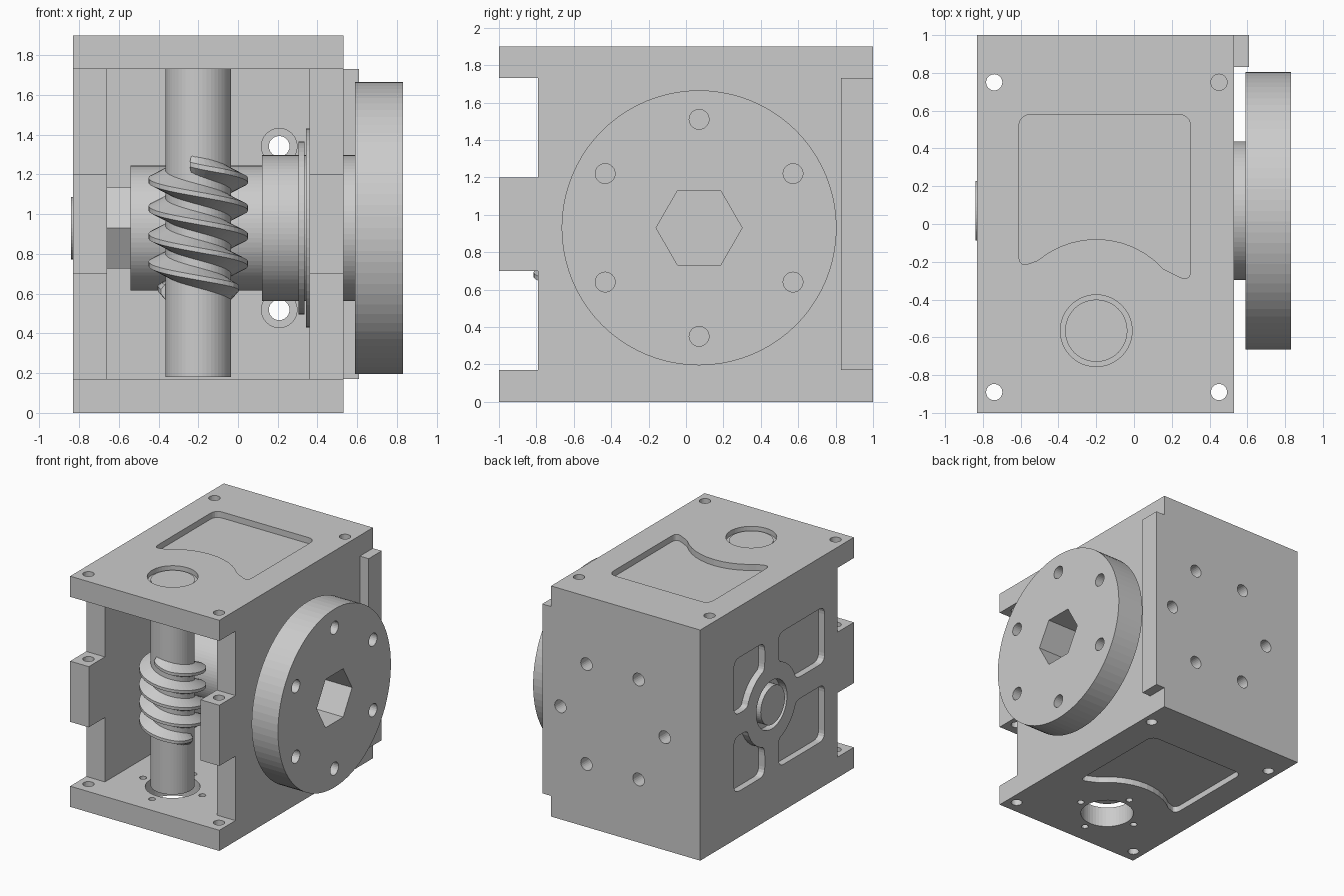
import bpy, bmesh
from math import sin, cos, pi, radians, atan2
from mathutils import Vector

if "Cube" in bpy.data.objects:
    bpy.data.objects.remove(bpy.data.objects["Cube"])

# maps (u, v, w) to world, w running along the named axis
MAP = {'x': lambda u, v, w: (w, u, v),
       'y': lambda u, v, w: (u, w, v),
       'z': lambda u, v, w: (u, v, w)}


def make(name, rings, closed=True):
    """Skin a list of equal-length point rings and cap both ends."""
    bm = bmesh.new()
    vs = [[bm.verts.new(p) for p in r] for r in rings]
    n = len(rings[0])
    for a, b in zip(vs, vs[1:]):
        for i in range(n):
            j = (i + 1) % n
            bm.faces.new((a[i], a[j], b[j], b[i]))
    bm.faces.new(vs[0])
    bm.faces.new(vs[-1])
    bmesh.ops.recalc_face_normals(bm, faces=bm.faces)
    me = bpy.data.meshes.new(name)
    bm.to_mesh(me)
    bm.free()
    ob = bpy.data.objects.new(name, me)
    bpy.context.collection.objects.link(ob)
    return ob


def prism(name, pts, axis, lo, hi):
    return make(name, [[MAP[axis](u, v, w) for u, v in pts] for w in (lo, hi)])


def box(name, x0, x1, y0, y1, z0, z1):
    return prism(name, [(x0, y0), (x1, y0), (x1, y1), (x0, y1)], 'z', z0, z1)


def lathe(name, prof, axis, cu, cv, seg=64):
    """prof: (position along axis, radius) pairs."""
    return make(name, [[MAP[axis](cu + r * cos(2 * pi * i / seg),
                                  cv + r * sin(2 * pi * i / seg), w)
                        for i in range(seg)] for w, r in prof])


def cyl(name, axis, cu, cv, r, lo, hi, seg=32):
    return lathe(name, [(lo, r), (hi, r)], axis, cu, cv, seg)


def rounded(pts, r):
    """Round the sharp corners of a 2D outline."""
    out = []
    for i, p in enumerate(pts):
        a, b, c = Vector(pts[i - 1]), Vector(p), Vector(pts[(i + 1) % len(pts)])
        if (b - a).angle(c - b) < 0.5:
            out.append(p)
            continue
        p0 = b + (a - b).normalized() * min(r, (a - b).length * .48)
        p1 = b + (c - b).normalized() * min(r, (c - b).length * .48)
        for k in range(6):
            t = k / 5
            out.append(tuple(p0 * (1 - t) ** 2 + b * 2 * t * (1 - t) + p1 * t * t))
    return out


def cut(target, cutters):
    for c in cutters:
        c.hide_render = True
        m = target.modifiers.new('cut', 'BOOLEAN')
        m.operation, m.solver, m.object = 'DIFFERENCE', 'EXACT', c
        bpy.context.view_layer.objects.active = target
        bpy.ops.object.modifier_apply(modifier=m.name)
        bpy.data.objects.remove(c, do_unlink=True)


CY, CZ = .07, .93      # output shaft axis (y, z)
WX, WY = -.20, -.565   # worm axis (x, y)

# housing: side profile with front tabs, hollowed out
side = [(1, 0), (1, 1.9), (-1, 1.9), (-1, 1.73), (-.79, 1.73), (-.79, 1.2),
        (-1, 1.2), (-1, .7), (-.79, .7), (-.79, .17), (-1, .17), (-1, 0)]
housing = prism('housing', side, 'x', -.83, .53)
cuts = [box('c', -.66, .36, -1.2, .83, .17, 1.73)]

# corner bolt holes, one of them blind from each end
for x, y in ((-.74, .75), (-.74, -.89), (.45, -.89)):
    cuts.append(cyl('c', 'z', x, y, .043, -.1, 2, 24))
cuts += [cyl('c', 'z', .45, .75, .043, lo, hi, 24) for lo, hi in ((-.1, .3), (1.6, 2))]

# top and bottom plate pockets, concave around the worm bore
arc = [(WX + .48 * cos(radians(a)), -.56 + .48 * sin(radians(a)))
       for a in range(130, 41, -8)]
pocket = rounded([(.30, .58), (-.61, .58), (-.61, -.23)] + arc + [(.30, -.31)], .07)
cuts += [prism('c', pocket, 'z', 1.85, 2), prism('c', pocket, 'z', -.1, .05)]

# worm bores and the screw holes round the lower one
cuts += [cyl('c', 'z', WX, WY, .19, 1.86, 2, 48), cyl('c', 'z', WX, WY, .205, -.1, .3, 48)]
for k in range(4):
    cuts.append(cyl('c', 'z', WX + .27 * cos(k * pi / 2), WY + .27 * sin(k * pi / 2),
                    .027, -.1, .3, 16))

# left wall: shaft recess and four pockets
cuts.append(cyl('c', 'x', CY, CZ, .2, -1, -.77, 48))
a0 = atan2(.09, .32)
for sy, w in ((1, .49), (-1, .69)):
    for sz in (1, -1):
        q = [(.09, .55), (w, .55), (w, .09)]
        for k in range(7):
            a = a0 + (pi / 2 - 2 * a0) * k / 6
            q.append((.332 * cos(a), .332 * sin(a)))
        q = [(CY + sy * u, CZ + sz * v) for u, v in rounded(q, .07)]
        cuts.append(prism('c', q, 'x', -1, -.775))

# back wall: six counterbored mounting holes
for k in range(6):
    x, z = -.03 + .475 * cos(k * pi / 3), CZ + .475 * sin(k * pi / 3)
    cuts.append(cyl('c', 'y', x, z, .052, .7, 1.1, 24))
    if x + .09 < .36 and x - .09 > -.66:
        cuts.append(cyl('c', 'y', x, z, .09, .7, .88, 24))
cut(housing, cuts)

# rib along the rear of the right wall
box('back_rib', .53, .61, .83, 1, .17, 1.73)

# output shaft with flange, hex socket and bolt circle
shaft = lathe('output_flange', [(-.54, .315), (.12, .315), (.12, .367), (.59, .367),
                                (.59, .735), (.83, .735)], 'x', CY, CZ, 80)
cut(shaft, [cyl('c', 'x', CY, CZ, .23, -.5, 1, 6)] +
    [cyl('c', 'x', CY + .58 * cos(pi / 2 + k * pi / 3), CZ + .58 * sin(pi / 2 + k * pi / 3),
         .053, .5, 1, 24) for k in range(6)])

# hex end of the shaft and its journal in the left wall
cyl('hex_end', 'x', CY, CZ, .235, -.67, -.54, 6)
cyl('shaft_journal', 'x', CY, CZ, .157, -.84, -.66, 48)

# retaining rings against the right wall
cyl('inner_ring', 'x', CY, CZ, .435, .305, .335, 64)
cyl('outer_ring', 'x', CY, CZ, .5, .343, .37, 64)

# worm shaft
cyl('worm_shaft', 'z', WX, WY, .165, .18, 1.875, 48)

# two-start worm thread, left-handed, tapering at its ends
LEAD, Z0, Z1, N = .28, .61, 1.25, 110
for s in range(2):
    rings = []
    for i in range(N + 1):
        z = Z0 + (Z1 - Z0) * i / N
        a = -2 * pi * (z - Z0) / LEAD + s * pi
        h = min(1, .3 + min(i, N - i) / 8)
        tip = .16 + .09 * h
        rings.append([(WX + r * cos(a), WY + r * sin(a), z + dz) for r, dz in
                      ((.15, -.058), (tip, -.012), (tip, .012), (.15, .058))])
    make('worm_thread_%d' % (s + 1), rings)
